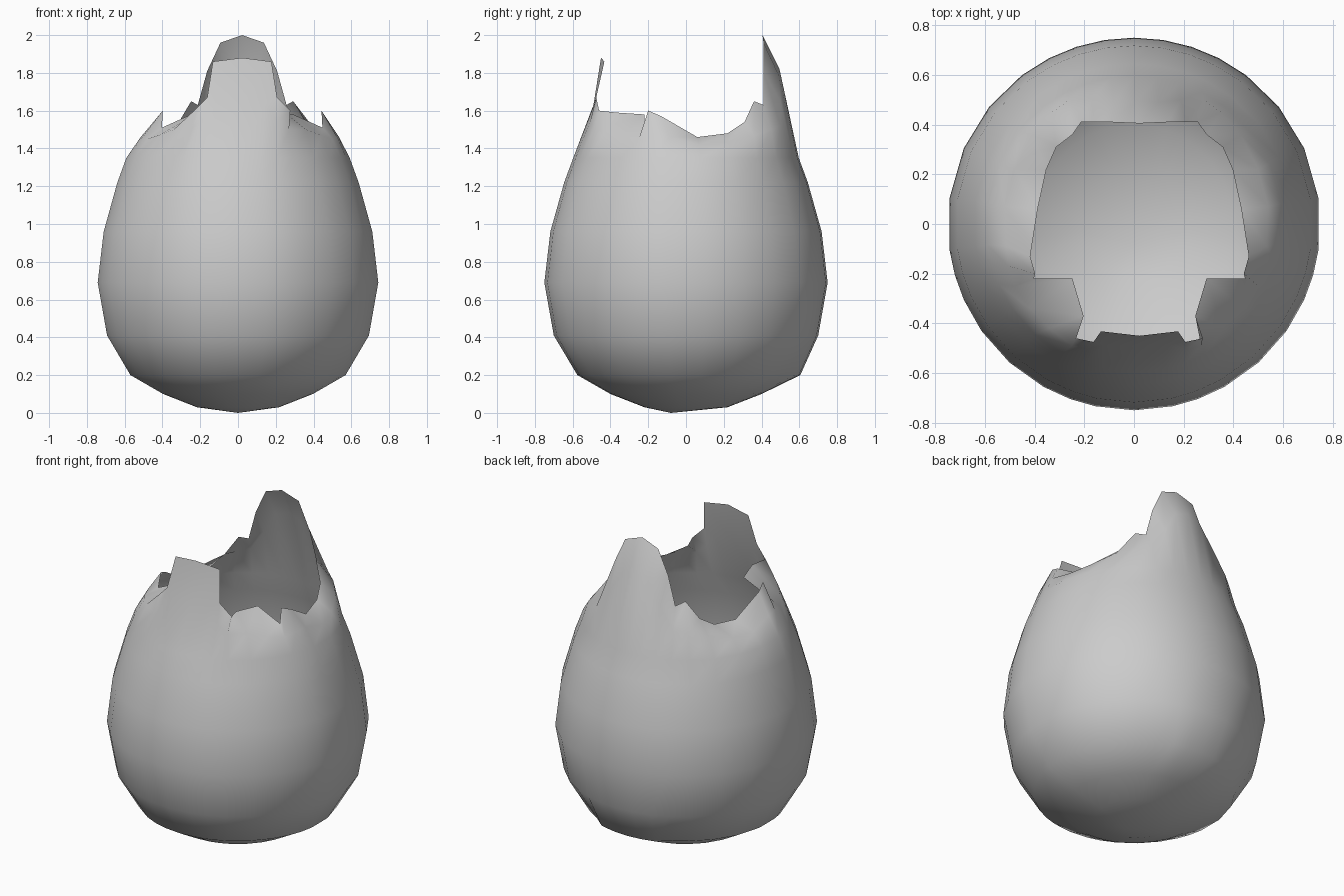
import bpy, bmesh
from math import sin, cos, radians

# Egg body: (height, radius) of each ring
PROFILE = [(0.03, 0.22), (0.10, 0.40), (0.20, 0.575), (0.41, 0.70), (0.69, 0.75),
           (0.96, 0.718), (1.22, 0.645), (1.35, 0.597)]

# Broken top, half way round from front to back:
# angle on the body, point below the rim, point on the jagged rim
RIM = [
    (0,   (0, -.49, 1.63),     (0, -.45, 1.88)),      # front flap
    (12,  (.13, -.487, 1.63),  (.155, -.432, 1.86)),
    (20,  (.20, -.505, 1.55),  (.185, -.475, 1.67)),
    (29,  (.26, -.49, 1.50),   (.255, -.46, 1.60)),
    (42,  (.35, -.42, 1.50),   (.225, -.37, 1.59)),   # piece bent inwards
    (55,  (.43, -.34, 1.47),   (.27, -.22, 1.58)),
    (66,  (.49, -.25, 1.45),   (.425, -.22, 1.51)),   # notch and spike
    (74,  (.515, -.17, 1.46),  (.42, -.20, 1.60)),
    (82,  (.525, -.09, 1.46),  (.44, -.13, 1.57)),
    (98,  (.53, .07, 1.42),    (.41, .06, 1.46)),     # low side
    (114, (.49, .22, 1.43),    (.375, .22, 1.48)),
    (129, (.42, .36, 1.47),    (.335, .31, 1.54)),
    (143, (.34, .45, 1.50),    (.27, .36, 1.65)),
    (153, (.27, .50, 1.52),    (.235, .41, 1.63)),    # back flap
    (162, (.18, .50, 1.65),    (.185, .41, 1.81)),
    (171, (.09, .49, 1.79),    (.115, .41, 1.96)),
    (180, (0, .495, 1.82),     (0, .405, 2.0)),
]


def column(bm, angle, mid, rim, side):
    """One strip of points from the bottom up to the rim."""
    a = radians(angle)
    pts = []
    for z, r in PROFILE:
        if z == 0.20 and angle > 160:      # small bulge low on the back
            r += 0.03
        pts.append((side * r * sin(a), -r * cos(a), z))
    for (x, y, z), shift in ((mid, 0.01), (rim, 0.022)):
        pts.append((side * x + shift, y, z))
    return [bm.verts.new(p) for p in pts]


bm = bmesh.new()
cols = [column(bm, *c, 1) for c in RIM]
cols += [column(bm, *c, -1) for c in reversed(RIM[1:-1])]
base = bm.verts.new((0, -0.08, 0))
for a, b in zip(cols, cols[1:] + cols[:1]):
    bm.faces.new((base, b[0], a[0]))
    for i in range(len(a) - 1):
        bm.faces.new((a[i], b[i], b[i + 1], a[i + 1]))

mesh = bpy.data.meshes.new("broken_eggshell")
bm.to_mesh(mesh)
bm.free()
mesh.shade_smooth()
shell = bpy.data.objects.new("broken_eggshell", mesh)
bpy.context.collection.objects.link(shell)
